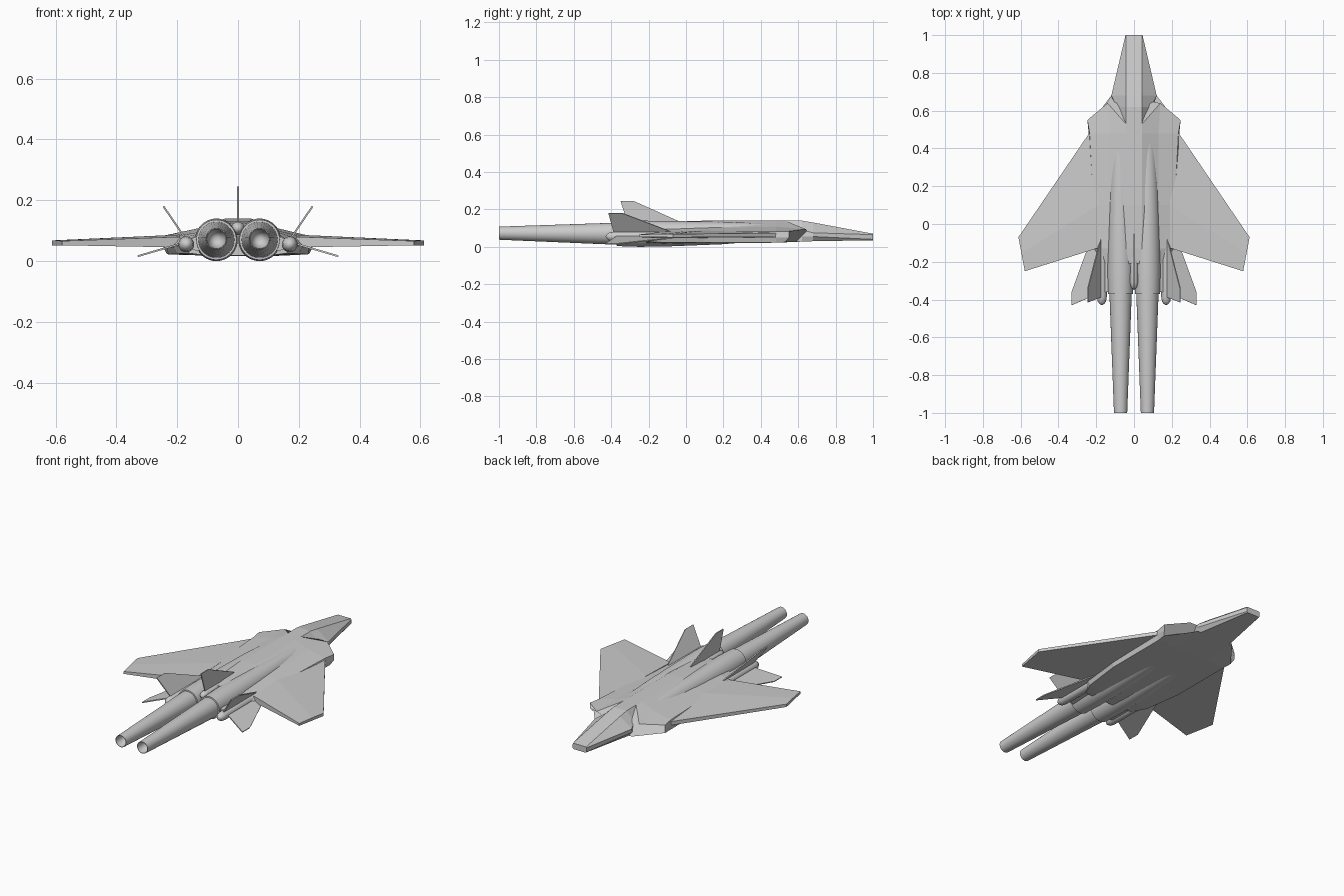
import bpy, bmesh, math
from mathutils import Vector

if "Cube" in bpy.data.objects:
    bpy.data.objects.remove(bpy.data.objects["Cube"])

grey = bpy.data.materials.new("light grey")
grey.diffuse_color = (0.6, 0.6, 0.6, 1)
grey.use_nodes = True
grey.node_tree.nodes["Principled BSDF"].inputs["Base Color"].default_value = grey.diffuse_color


def finish(name, bm, smooth=False):
    bmesh.ops.recalc_face_normals(bm, faces=bm.faces)
    me = bpy.data.meshes.new(name)
    bm.to_mesh(me)
    bm.free()
    me.materials.append(grey)
    ob = bpy.data.objects.new(name, me)
    bpy.context.collection.objects.link(ob)
    if smooth:
        bpy.ops.object.select_all(action='DESELECT')
        ob.select_set(True)
        bpy.context.view_layer.objects.active = ob
        bpy.ops.object.shade_smooth_by_angle(angle=math.radians(35))
    return ob


def loft(name, sections):
    """Skin closed rings of points and cap both ends."""
    bm = bmesh.new()
    rings = [[bm.verts.new(p) for p in s] for s in sections]
    n = len(rings[0])
    for a, b in zip(rings, rings[1:]):
        for i in range(n):
            j = (i + 1) % n
            bm.faces.new((a[i], a[j], b[j], b[i]))
    bm.faces.new(rings[0])
    bm.faces.new(rings[-1][::-1])
    return finish(name, bm)


def mirrored(half):
    return half + [(-x, y, z) for x, y, z in reversed(half)]


def flat(y, pts):
    return mirrored([(x, y, z) for x, z in pts])


def revolve(name, profile, x, z, segs=32):
    """Spin (y, radius, lift) rows about a lengthwise axis; zero radius makes a point."""
    bm = bmesh.new()
    prev = None
    for y, r, lift in profile:
        if r == 0:
            ring = [bm.verts.new((x, y, z + lift))]
        else:
            ring = [bm.verts.new((x + r * math.cos(t), y, z + lift + r * math.sin(t)))
                    for t in (2 * math.pi * i / segs for i in range(segs))]
        if prev:
            for i in range(segs):
                j = (i + 1) % segs
                quad = [prev[i % len(prev)], prev[j % len(prev)],
                        ring[j % len(ring)], ring[i % len(ring)]]
                bm.faces.new(list(dict.fromkeys(quad)))
        prev = ring
    return finish(name, bm, True)


def plate(name, pts, thick):
    """Thin fin: planar outline given thickness along its normal."""
    p = [Vector(q) for q in pts]
    off = (p[1] - p[0]).cross(p[2] - p[0]).normalized() * thick / 2
    return loft(name, [[q + off for q in p], [q - off for q in p]])


# Nose with flat spine and sharp chines
loft("nose", [
    flat(1.0, [(.043, .070), (.045, .065), (.045, .040), (.040, .035)]),
    flat(.68, [(.043, .130), (.120, .075), (.120, .055), (.100, .030)]),
    flat(.62, [(.043, .140), (.092, .090), (.100, .055), (.100, .028)]),
    flat(.45, [(.043, .140), (.060, .110), (.080, .055), (.080, .026)])])

# Wide body with swept intake mouths
loft("body", [
    mirrored([(.043, .53, .140), (.140, .64, .095), (.247, .55, .083),
              (.247, .55, .050), (.235, .53, .025), (.120, .68, .030)]),
    flat(.48, [(.043, .140), (.130, .108), (.235, .083), (.240, .05), (.23, .022), (.1, .022)]),
    flat(.10, [(.043, .140), (.130, .100), (.215, .080), (.235, .05), (.23, .022), (.1, .018)]),
    flat(-.13, [(.040, .132), (.130, .095), (.190, .075), (.215, .05), (.2, .024), (.1, .016)]),
    flat(-.21, [(.035, .125), (.130, .090), (.160, .070), (.170, .05), (.16, .026), (.1, .018)])])

# Centre tail pod and fin
revolve("centre_pod", [(0, 0, 0), (-.1, .018, 0), (-.2, .022, 0), (-.31, .022, 0),
                       (-.335, .016, 0), (-.35, 0, 0)], 0, .108, 20)
plate("centre_fin", [(0, -.04, .138), (0, -.28, .245), (0, -.35, .245),
                     (0, -.31, .12), (0, -.05, .12)], .006)

for s, side in ((1, "right"), (-1, "left")):
    # Engine housings blending into the body
    revolve(side + "_engine", [(.46, 0, .01), (.44, .045, .01), (.2, .060, .004),
                               (-.1, .068, 0), (-.25, .070, 0), (-.37, .066, 0),
                               (-.372, .05, 0)], s * .071, .07, 40)
    # Long tapering exhaust with a hollow cone inside
    revolve(side + "_exhaust", [(-.35, .059, 0), (-.37, .059, 0), (-1, .035, .003),
                                (-1, .032, .003), (-.75, 0, .003)], s * .071, .07, 40)
    # Slim pods carrying the tail fins
    revolve(side + "_tail_pod", [(.18, 0, .022), (-.05, .022, .006), (-.15, .026, 0),
                                 (-.385, .026, 0), (-.41, .022, 0), (-.423, .013, 0),
                                 (-.43, 0, 0)], s * .17, .055, 20)
    # Strip joining engine and pod
    loft(side + "_pod_fairing", [
        [(s * x, y, z) for x, z in ((.11, .09), (.165, .07), (.165, .04), (.11, .03))]
        for y in (-.15, -.36)])
    # Main wing slab
    loft(side + "_wing", [
        [(s * .19, .55, .052), (s * .19, -.127, .045), (s * .19, -.127, .080),
         (s * .19, .1, .087), (s * .19, .55, .075)],
        [(s * .612, -.07, .051), (s * .578, -.25, .052), (s * .578, -.25, .066),
         (s * .596, -.155, .068), (s * .612, -.07, .068)]])
    # Canted upper fin
    plate(side + "_upper_fin", [(s * .17, -.05, .07), (s * .245, -.34, .18),
                                (s * .245, -.415, .18), (s * .17, -.385, .07)], .006)
    # Drooped lower tail
    plate(side + "_lower_tail", [(s * .17, .08, .063), (s * .33, -.36, .016),
                                 (s * .33, -.43, .016), (s * .17, -.36, .063)], .006)
